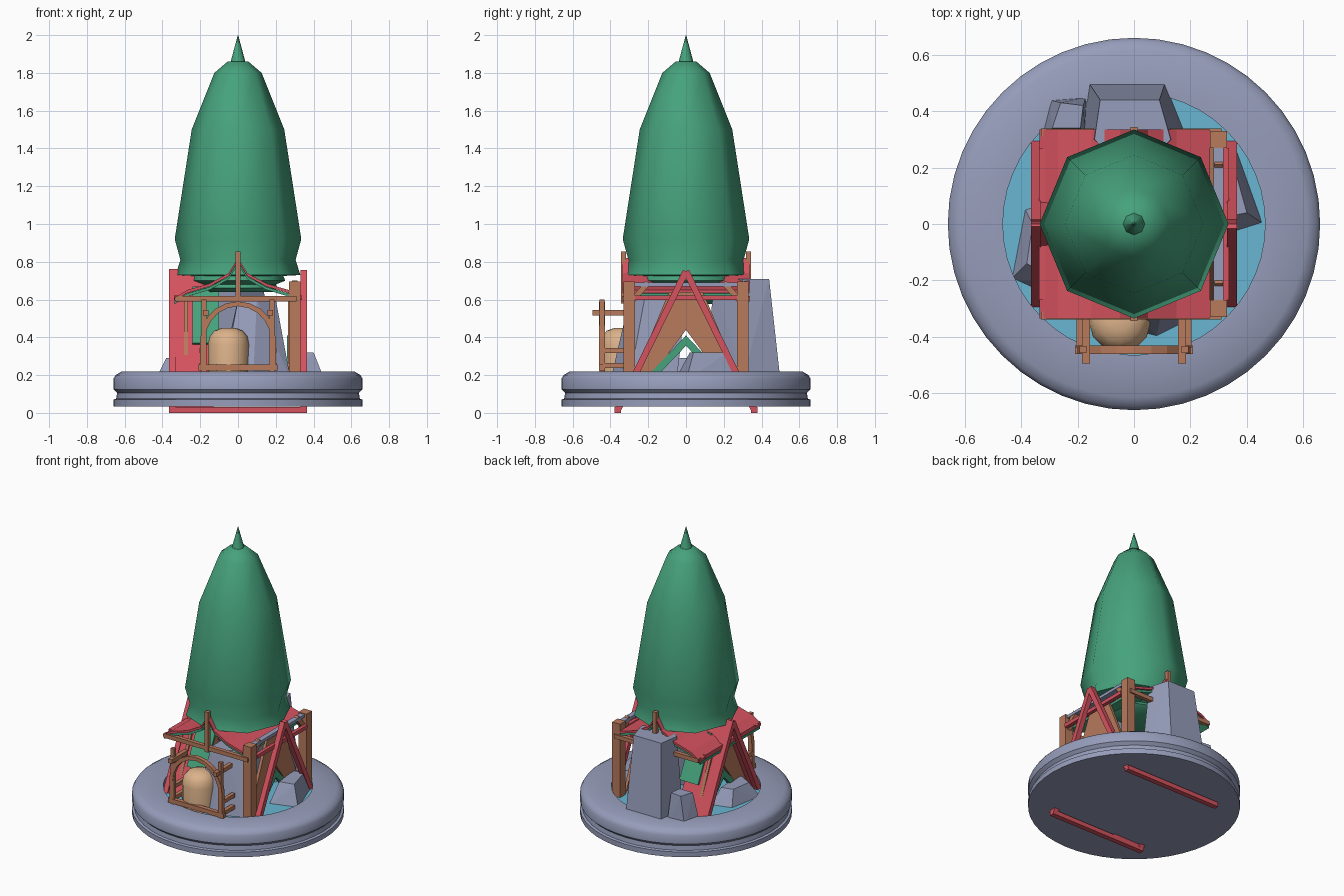
import bpy, bmesh, math
from mathutils import Vector, Matrix

cube = bpy.data.objects.get("Cube")
if cube:
    bpy.data.objects.remove(cube)


def material(name, r, g, b):
    lin = [((c / 255 + 0.055) / 1.055) ** 2.4 for c in (r, g, b)] + [1]
    m = bpy.data.materials.new(name)
    m.use_nodes = True
    m.diffuse_color = lin
    m.node_tree.nodes["Principled BSDF"].inputs["Base Color"].default_value = lin
    return m


GREEN = material("leaf green", 70, 162, 124)
STONE = material("blue grey stone", 150, 157, 186)
RED = material("roof red", 212, 82, 94)
WOOD = material("timber brown", 184, 122, 92)
TAN = material("pale tan", 220, 178, 138)
WATER = material("pond blue", 104, 182, 210)


def finish(name, bm, mat, smooth=None):
    bmesh.ops.recalc_face_normals(bm, faces=bm.faces)
    me = bpy.data.meshes.new(name)
    bm.to_mesh(me)
    bm.free()
    me.materials.append(mat)
    ob = bpy.data.objects.new(name, me)
    bpy.context.collection.objects.link(ob)
    if smooth:
        bpy.ops.object.select_all(action="DESELECT")
        ob.select_set(True)
        bpy.context.view_layer.objects.active = ob
        bpy.ops.object.shade_smooth_by_angle(angle=math.radians(smooth))
    return ob


def lathe(name, profile, sides, mat, smooth=None, centre=(0, 0)):
    bm = bmesh.new()
    rings = []
    for r, z in profile:
        rings.append([bm.verts.new((centre[0] + r * math.cos(math.tau * i / sides),
                                    centre[1] + r * math.sin(math.tau * i / sides), z))
                      for i in range(sides)])
    for a, b in zip(rings, rings[1:]):
        for i in range(sides):
            j = (i + 1) % sides
            bm.faces.new((a[i], a[j], b[j], b[i]))
    bm.faces.new(rings[0])
    bm.faces.new(rings[-1])
    return finish(name, bm, mat, smooth)


def beam(name, p, q, mat, w=0.035, d=None):
    """Square bar from p to q; w is its width, d its other thickness."""
    p, q = Vector(p), Vector(q)
    axis = (q - p).normalized()
    side = axis.cross(Vector((0, 0, 1)))
    side = Vector((1, 0, 0)) if side.length < 0.01 else side.normalized()
    rot = Matrix((side, axis.cross(side), axis)).transposed().to_4x4()
    size = Matrix.Diagonal((w, d or w, (q - p).length, 1))
    bm = bmesh.new()
    bmesh.ops.create_cube(bm, size=1, matrix=Matrix.Translation((p + q) / 2) @ rot @ size)
    return finish(name, bm, mat)


def prism(name, outline, lo, hi, mat, axis):
    """Extrude an outline of (horizontal, z) points along the x or y axis."""
    bm = bmesh.new()
    put = (lambda u, z, t: (t, u, z)) if axis == "x" else (lambda u, z, t: (u, t, z))
    a = [bm.verts.new(put(u, z, lo)) for u, z in outline]
    b = [bm.verts.new(put(u, z, hi)) for u, z in outline]
    bm.faces.new(a)
    bm.faces.new(b)
    for i in range(len(a)):
        j = (i + 1) % len(a)
        bm.faces.new((a[i], a[j], b[j], b[i]))
    return finish(name, bm, mat)


def rock(name, foot, top, z0, z1):
    bm = bmesh.new()
    for pts, z in ((foot, z0), (top, z1)):
        for x, y in pts:
            bm.verts.new((x, y, z))
    bmesh.ops.convex_hull(bm, input=bm.verts)
    finish(name, bm, STONE)


# Round stone base with a grooved side, and the pond inside it
lathe("stone_base", [(0.2, 0.04), (0.66, 0.035), (0.66, 0.07), (0.645, 0.075), (0.64, 0.105),
                     (0.66, 0.125), (0.66, 0.18), (0.648, 0.2), (0.615, 0.22), (0.465, 0.22),
                     (0.465, 0.15)], 48, STONE, 35)
lathe("pond", [(0.466, 0.16), (0.466, 0.19)], 48, WATER)

# Eight-sided green canopy and its spike
lathe("canopy", [(0.18, 0.64), (0.21, 0.66), (0.2, 0.68), (0.25, 0.7), (0.24, 0.725), (0.33, 0.73),
                 (0.305, 0.81), (0.335, 0.92), (0.245, 1.5), (0.125, 1.8), (0.055, 1.86)],
      8, GREEN, 50)
lathe("canopy_spike", [(0.04, 1.855), (0.001, 2.0)], 8, GREEN, 50)

# Rocks standing in the pond
rock("back_rock", [(-0.19, 0.3), (-0.16, 0.5), (0.11, 0.5), (0.19, 0.3), (0, 0.1)],
     [(-0.14, 0.3), (-0.12, 0.44), (0.09, 0.44), (0.13, 0.3), (0, 0.15)], 0.17, 0.71)
rock("small_back_rock", [(-0.33, 0.32), (-0.3, 0.44), (-0.17, 0.45), (-0.17, 0.3)],
     [(-0.29, 0.34), (-0.26, 0.43), (-0.18, 0.42), (-0.19, 0.34)], 0.17, 0.38)
rock("left_rock", [(0.27, -0.06), (0.46, 0), (0.36, 0.28), (0.24, 0.24)],
     [(0.3, 0.02), (0.4, 0.04), (0.35, 0.22), (0.28, 0.2)], 0.17, 0.32)
rock("right_rock", [(-0.44, -0.2), (-0.39, 0.06), (-0.25, 0.1), (-0.22, -0.3)],
     [(-0.38, -0.14), (-0.36, 0), (-0.28, 0.02), (-0.27, -0.2)], 0.17, 0.29)
rock("front_rock", [(-0.08, -0.36), (0.08, -0.4), (0.28, -0.3), (0.25, -0.05), (-0.1, -0.05)],
     [(0, -0.29), (0.1, -0.3), (0.2, -0.22), (0.18, 0), (0, 0)], 0.17, 0.6)


# Steep red frame: end beams, front and back slope panels, feet
def slope_y(z):
    return 0.37 * (1 - z / 0.765)


for s in (-1, 1):
    for side, x in (("right", -0.348), ("left", 0.348)):
        beam(side + "_frame_beam", (x, s * 0.362, 0.015), (x, 0, 0.75), RED, 0.035, 0.034)
    beam("frame_foot", (-0.365, s * 0.362, 0.015), (0.365, s * 0.362, 0.015), RED, 0.035, 0.03)
    for name, mat, x0, x1, z0, z1, out in (("slope_panel", RED, -0.365, -0.13, 0.02, 0.76, 0),
                                           ("moss_panel", GREEN, -0.24, -0.1, 0.36, 0.66, 0.012)):
        lift = Vector((0, s * out, out / 2))
        xm = (x0 + x1) / 2
        beam(name, Vector((xm, s * slope_y(z0), z0)) + lift,
             Vector((xm, s * slope_y(z1), z1)) + lift, mat, x1 - x0, 0.014)

# Nested chevron braces filling both ends of the frame
for side, s in (("right", -1), ("left", 1)):
    x = s * 0.275
    prism(side + "_wide_brace", [(-0.27, 0.21), (-0.09, 0.64), (0.09, 0.64), (0.27, 0.21),
                                 (0.17, 0.21), (0, 0.44), (-0.17, 0.21)],
          x - 0.01, x + 0.01, WOOD, "x")
    prism(side + "_green_brace", [(-0.19, 0.21), (0, 0.41), (0.19, 0.21), (0.14, 0.21),
                                  (0, 0.355), (-0.14, 0.21)],
          x - 0.015, x + 0.015, GREEN, "x")
    beam(side + "_collar_tie", (s * 0.325, -0.27, 0.61), (s * 0.325, 0.27, 0.61), RED, 0.025)

# Swept upper roof with a green lining
sweep = [(0, 0.82), (0.05, 0.74), (0.15, 0.685), (0.27, 0.65), (0.335, 0.61)]
for side, s, pts in (("right", -1, sweep), ("left", 1, sweep[:4])):
    for part, mat, drop, reach in (("roof", RED, 0, 0.335), ("lining", GREEN, 0.018, 0.325)):
        outline = [(s * u, z - drop) for u, z in pts]
        outline += [(s * u, z - drop - 0.016) for u, z in reversed(pts)]
        prism(side + "_swept_" + part, outline, -reach, reach, mat, "y")

# Timber posts, gable posts and cross beams
for s in (-1, 1):
    beam("corner_post", (0.3, s * 0.3, 0.18), (0.3, s * 0.3, 0.695), WOOD, 0.06)
    beam("gable_post", (0, s * 0.33, 0.58), (0, s * 0.33, 0.855), WOOD, 0.026)
    beam("cross_beam", (-0.33, s * 0.325, 0.605), (0.31, s * 0.325, 0.605), WOOD, 0.028)
    beam("post_brace", (0.3, s * 0.28, 0.6), (0.3, s * 0.2, 0.69), WOOD, 0.03)
beam("side_plate", (0.3, -0.3, 0.68), (0.3, 0.3, 0.68), STONE, 0.035, 0.02)

# Arched front gate with arms reaching back
arch = [(0.2, 0.23), (0.2, 0.39)]
arch += [(0.2 * math.cos(math.pi * i / 10), 0.39 + 0.2 * math.sin(math.pi * i / 10))
         for i in range(1, 10)]
arch += [(-0.2, 0.39), (-0.2, 0.23)]
inner = [(u * 0.88, 0.23 + (z - 0.23) * 0.93) for u, z in reversed(arch)]
prism("gate_arch", arch + inner, -0.46, -0.43, WOOD, "y")
beam("gate_sill", (-0.21, -0.445, 0.24), (0.21, -0.445, 0.24), WOOD, 0.03)
for s in (-1, 1):
    beam("gate_post", (s * 0.18, -0.445, 0.2), (s * 0.18, -0.445, 0.6), WOOD, 0.025)
    beam("upper_arm", (s * 0.17, -0.495, 0.53), (s * 0.17, -0.32, 0.53), WOOD, 0.028)
    for z in (0.25, 0.33):
        beam("lower_arm", (s * 0.19, -0.44, z), (s * 0.19, -0.32, z), WOOD, 0.026)

# Domed tan bell behind the gate
lathe("domed_bell", [(0.11, 0.2), (0.11, 0.36), (0.1, 0.405), (0.075, 0.435), (0.035, 0.45)],
      12, TAN, 40, (-0.05, -0.345))
